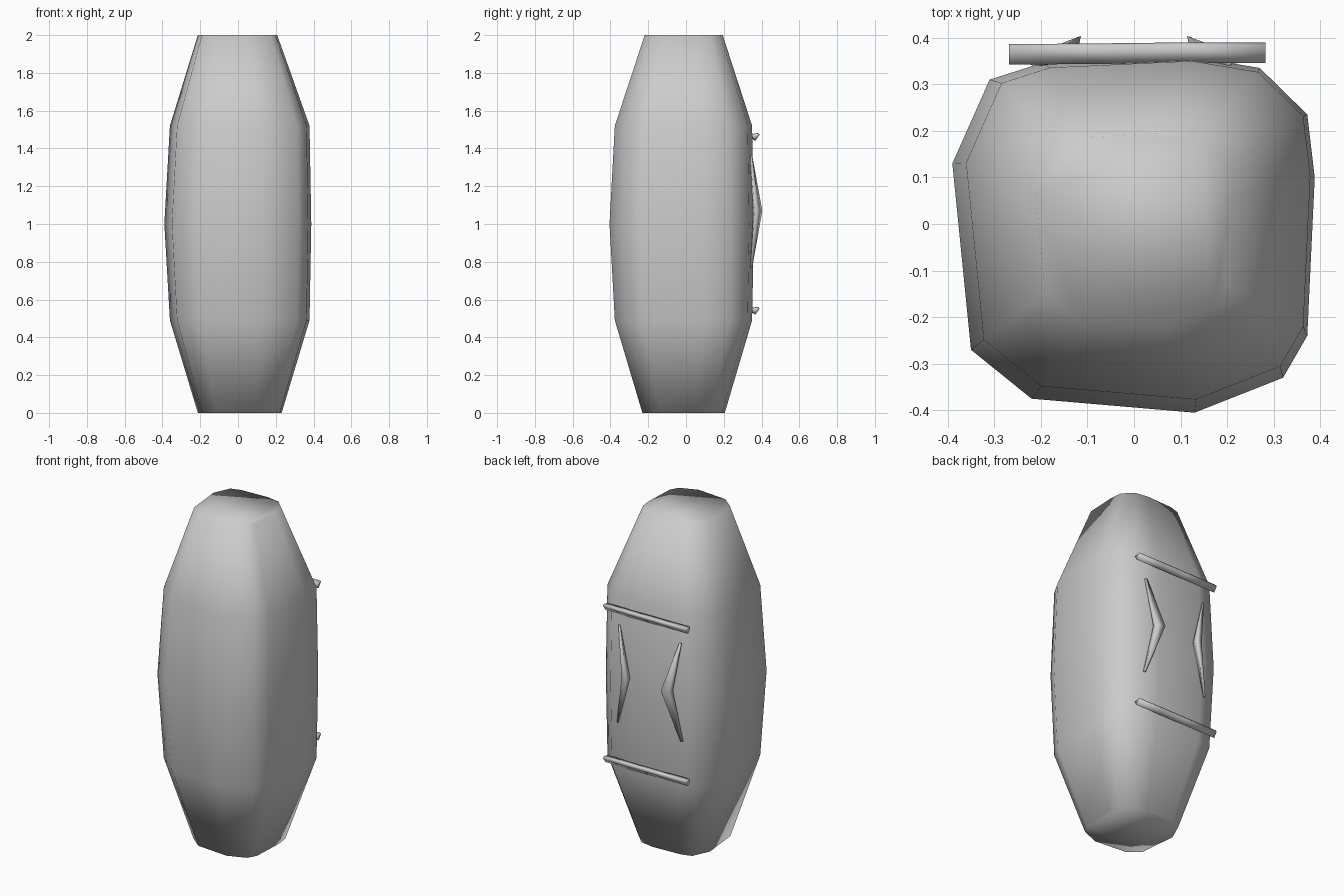
import bpy, math
from mathutils import Vector

if "Cube" in bpy.data.objects:
    bpy.data.objects.remove(bpy.data.objects["Cube"])


def loft(name, rings):
    """Closed solid through matching rings of points."""
    n = len(rings[0])
    verts = [p for r in rings for p in r]
    faces = [tuple(range(n))[::-1],
             tuple(range((len(rings) - 1) * n, len(rings) * n))]
    for k in range(len(rings) - 1):
        for i in range(n):
            j = (i + 1) % n
            faces.append((k*n + i, k*n + j, (k+1)*n + j, (k+1)*n + i))
    me = bpy.data.meshes.new(name)
    me.from_pydata(verts, [], faces)
    me.polygons.foreach_set("use_smooth", [True] * len(me.polygons))
    me.update()
    ob = bpy.data.objects.new(name, me)
    bpy.context.collection.objects.link(ob)
    return ob


# body: uneven rounded-square section, scaled into a barrel
section = [(-.35, -.27), (-.22, -.375), (.13, -.405), (.32, -.33), (.372, -.24),
           (.388, .1), (.372, .235), (.27, .335), (.12, .36), (-.2, .345),
           (-.31, .31), (-.39, .13)]
levels = [(0, .57, .01, 0), (.49, .95, .01, .008), (1, 1, 0, 0),
          (1.52, .95, .01, .008), (2, .54, -.002, 0)]
loft("body", [[(x*s + dx, y*s + dy, z) for x, y in section]
              for z, s, dx, dy in levels])

# straps: two horizontal bars across the back
bar_profile = [(.342, .012), (.35, -.01), (.364, -.022), (.386, .01), (.38, .018)]
for name, z in (("upper_strap", 1.463), ("lower_strap", .543)):
    loft(name, [[(x, y + dy, z + dz) for y, dz in bar_profile]
                for x, dy in ((-.268, 0), (-.05, .002), (.12, .004), (.282, .004))])

# handles: mirrored bent grips between the straps
for name, side in (("left_handle", -1), ("right_handle", 1)):
    rings = []
    for x, y, z, w in ((.215, .345, .77, .006), (.14, .378, 1.07, .026),
                       (.205, .345, 1.36, .006)):
        pts = [(side*(x - w), y + w, z), (side*(x - w*.6), y - w, z),
               (side*(x + w), y - w*.6, z), (side*(x + w*.8), y + w*.3, z)]
        rings.append(pts if side > 0 else pts[::-1])
    loft(name, rings)
